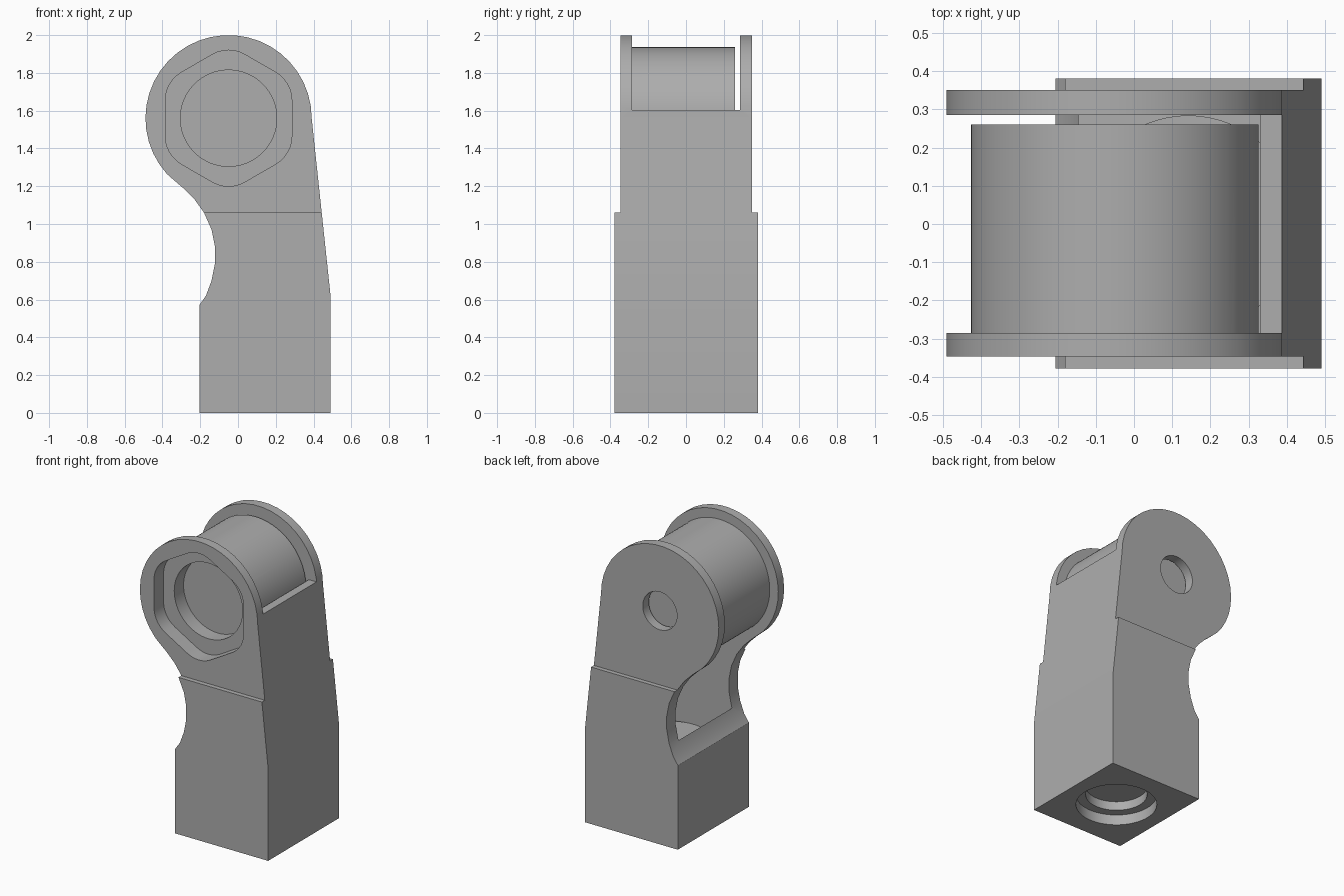
import bpy, bmesh
from math import sin, cos, pi, radians
from mathutils import Matrix

cube = bpy.data.objects.get("Cube")
if cube:
    bpy.data.objects.remove(cube, do_unlink=True)

grey = bpy.data.materials.new("light_grey")
grey.use_nodes = True
colour = (0.42, 0.42, 0.42, 1)
grey.diffuse_color = colour
grey.node_tree.nodes["Principled BSDF"].inputs["Base Color"].default_value = colour

PX, PZ = -0.05, 1.56      # pivot centre
BX = 0.142                # base centre


def arc(cx, cz, r, a0=0, a1=360, n=64):
    full = a1 - a0 == 360
    steps = n if full else n + 1
    angles = [radians(a0 + (a1 - a0) * i / n) for i in range(steps)]
    return [(cx + r * cos(a), cz + r * sin(a)) for a in angles]


def extrude(name, profile, y0, y1):
    """Solid from an x-z profile between two y values."""
    bm = bmesh.new()
    face = bm.faces.new([bm.verts.new((x, y0, z)) for x, z in profile])
    grown = bmesh.ops.extrude_face_region(bm, geom=[face])["geom"]
    verts = [v for v in grown if isinstance(v, bmesh.types.BMVert)]
    bmesh.ops.translate(bm, verts=verts, vec=(0, y1 - y0, 0))
    bmesh.ops.recalc_face_normals(bm, faces=bm.faces)
    mesh = bpy.data.meshes.new(name)
    bm.to_mesh(mesh)
    bm.free()
    mesh.materials.append(grey)
    ob = bpy.data.objects.new(name, mesh)
    bpy.context.collection.objects.link(ob)
    return ob


def upright(name, r, z0, z1):
    """Vertical cylinder over the base centre."""
    ob = extrude(name, arc(0, 0, r), -z1, -z0)
    ob.data.transform(Matrix.Translation((BX, 0, 0)) @ Matrix.Rotation(-pi / 2, 4, "X"))
    return ob


def combine(target, tool, operation="DIFFERENCE"):
    bpy.context.view_layer.objects.active = target
    mod = target.modifiers.new("combine", "BOOLEAN")
    mod.operation = operation
    mod.solver = "EXACT"
    mod.object = tool
    bpy.ops.object.modifier_apply(modifier=mod.name)
    bpy.data.objects.remove(tool, do_unlink=True)


# Bracket silhouette: square foot, concave throat, round head
throat = [(-0.36, 1.25), (-0.29, 1.19), (-0.23, 1.13), (-0.18, 1.06), (-0.14, 0.97),
          (-0.122, 0.88), (-0.122, 0.79), (-0.14, 0.70), (-0.17, 0.62), (-0.205, 0.57)]
outline = arc(PX, PZ, 0.44, 0, 222, 26) + throat + [(-0.205, 0), (0.49, 0), (0.49, 0.62)]
bracket = extrude("bracket", outline, -0.378, 0.38)

# Thinner cheeks above the shoulder
for y0, y1 in ((-1, -0.347), (0.35, 1)):
    combine(bracket, extrude("cheek_cut", [(-1, 1.06), (1, 1.06), (1, 3), (-1, 3)], y0, y1))

# Hollow between the cheeks, open at the top and the throat side
hollow = [(-0.145, 0.2), (0.43, 0.2), (0.43, 0.62), (0.33, 1.603), (1, 1.603), (1, 3),
          (-1, 3), (-1, 0.85), (-0.145, 0.85)]
combine(bracket, extrude("hollow_cut", hollow, -0.285, 0.285))

# Round boss inside the foot and stepped socket beneath it
combine(bracket, upright("boss", 0.284, 0.15, 0.5), "UNION")
combine(bracket, upright("socket_wide", 0.25, -0.1, 0.07))
combine(bracket, upright("socket_narrow", 0.19, -0.1, 0.13))

# Drum joined to the front cheek
drum_profile = arc(PX, PZ, 0.376, n=96)
combine(bracket, extrude("drum", drum_profile, -0.3, 0.26), "UNION")

# Rounded hexagonal recess, deeper round recess, and rear pin hole
fillet = 0.173
reach = (0.335 - fillet) / cos(pi / 6)
hexagon = []
for k in range(6):
    a = 30 + 60 * k
    cx, cz = PX + reach * cos(radians(a)), PZ + reach * sin(radians(a))
    hexagon += arc(cx, cz, fillet, a - 30, a + 30, 6)
combine(bracket, extrude("hex_cut", hexagon, -0.5, -0.245))
combine(bracket, extrude("round_cut", arc(PX, PZ, 0.255), -0.5, -0.145))
combine(bracket, extrude("pin_cut", arc(PX, PZ, 0.128), 0.27, 0.5))

# Smooth the curves and keep the edges sharp
bpy.ops.object.select_all(action="DESELECT")
bracket.select_set(True)
bpy.context.view_layer.objects.active = bracket
bpy.ops.object.shade_smooth_by_angle(angle=radians(25))
